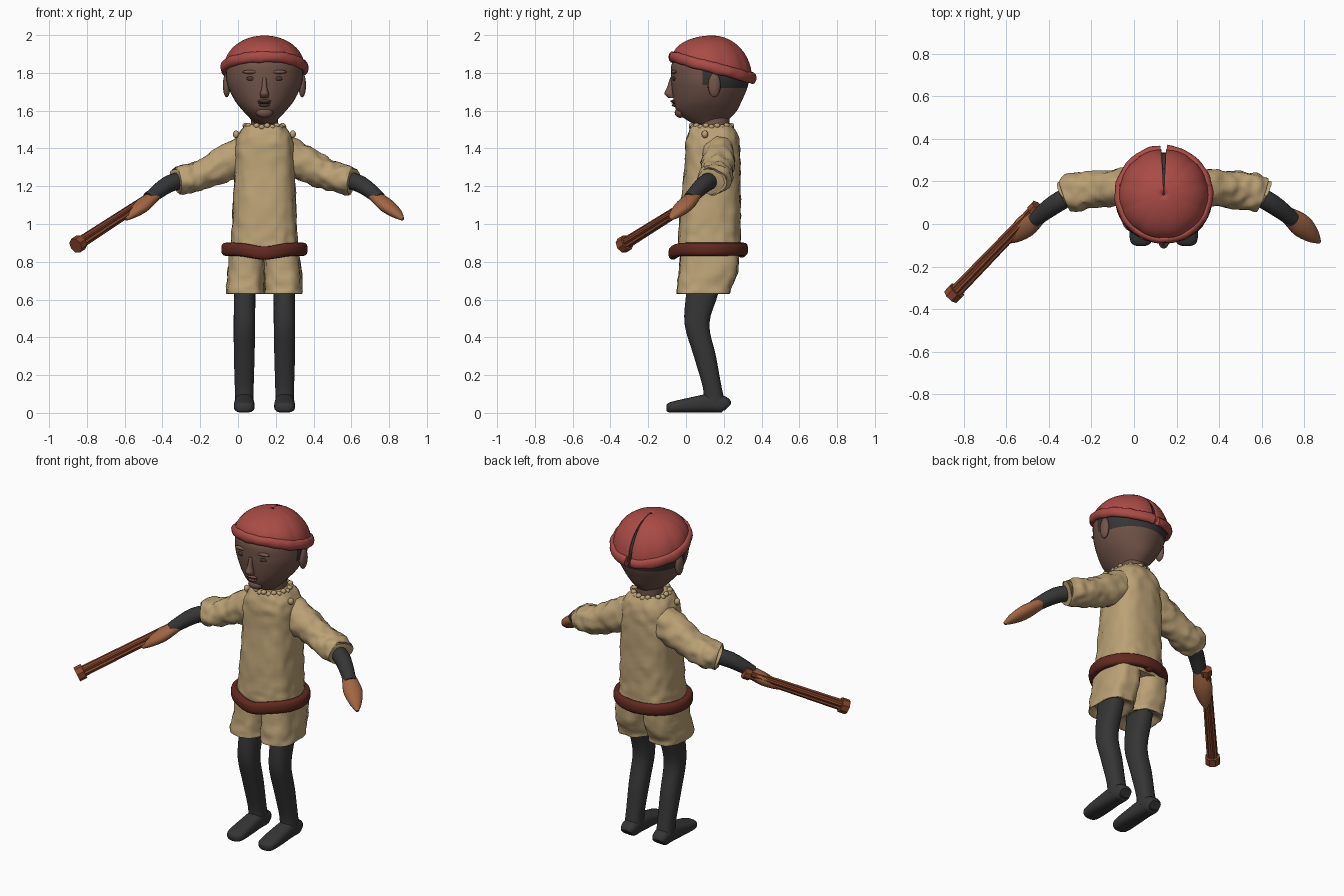
import bpy, bmesh, math
from mathutils import Vector, noise

if "Cube" in bpy.data.objects:
    bpy.data.objects.remove(bpy.data.objects["Cube"])

MID = 0.14  # the body's centre line in x


def material(name, r, g, b):
    m = bpy.data.materials.new(name)
    m.use_nodes = True
    m.diffuse_color = (r, g, b, 1)
    bsdf = m.node_tree.nodes["Principled BSDF"]
    bsdf.inputs["Base Color"].default_value = (r, g, b, 1)
    bsdf.inputs["Roughness"].default_value = 0.8
    return m


WOOL = material("tan wool", 0.5, 0.36, 0.18)
RED = material("red cap", 0.4, 0.07, 0.06)
SKIN = material("brown skin", 0.17, 0.09, 0.068)
DARK = material("charcoal cloth", 0.036, 0.036, 0.036)
HAND = material("copper skin", 0.36, 0.13, 0.055)
WOOD = material("reddish wood", 0.25, 0.062, 0.026)
LEATHER = material("dark leather", 0.12, 0.022, 0.014)
EYE = material("eye shadow brown", 0.07, 0.04, 0.032)


def finish(name, bm, mat, angle=40):
    bmesh.ops.recalc_face_normals(bm, faces=bm.faces[:])
    me = bpy.data.meshes.new(name)
    bm.to_mesh(me)
    bm.free()
    ob = bpy.data.objects.new(name, me)
    bpy.context.collection.objects.link(ob)
    me.materials.append(mat)
    bpy.ops.object.select_all(action="DESELECT")
    ob.select_set(True)
    bpy.context.view_layer.objects.active = ob
    bpy.ops.object.shade_smooth_by_angle(angle=math.radians(angle))
    return ob


def spline(rows, k):
    """Catmull-Rom subdivision of section rows."""
    out = []
    for i in range(len(rows) - 1):
        p = [Vector(rows[min(max(j, 0), len(rows) - 1)]) for j in range(i - 1, i + 3)]
        for s in range(k):
            t = s / k
            out.append(0.5 * (2 * p[1] + (p[2] - p[0]) * t
                              + (2 * p[0] - 5 * p[1] + 4 * p[2] - p[3]) * t * t
                              + (3 * p[1] - p[0] - 3 * p[2] + p[3]) * t ** 3))
    return out + [Vector(rows[-1])]


def loft(name, rows, mat, flat=False, n=28, k=4, power=1.0, rough=0.0,
         flute=0.0, closed=False, angle=40):
    """Skin sections (x, y, z, half width, half height) along a path.
    flat keeps every section horizontal."""
    rows = spline(rows, k) if k > 1 else [Vector(r) for r in rows]
    bm = bmesh.new()
    rings = []
    count = len(rows)
    for i, r in enumerate(rows):
        c = Vector(r[:3])
        if flat:
            u, v = Vector((1, 0, 0)), Vector((0, 1, 0))
        else:
            a = rows[(i - 1) % count] if closed else rows[max(i - 1, 0)]
            b = rows[(i + 1) % count] if closed else rows[min(i + 1, count - 1)]
            tangent = (Vector(b[:3]) - Vector(a[:3])).normalized()
            u = tangent.cross(Vector((0, 0, 1))).normalized()
            v = u.cross(tangent)
        ring = []
        for j in range(n):
            w = math.tau * (j + 0.5) / n
            cx, sy = math.cos(w), math.sin(w)
            g = 1 - flute * (j % 2)
            off = (u * math.copysign(abs(cx) ** power, cx) * r[3]
                   + v * math.copysign(abs(sy) ** power, sy) * r[4]) * g
            p = c + off
            if rough:
                p += off.normalized() * rough * noise.noise(p * 22)
            ring.append(bm.verts.new(p))
        rings.append(ring)
    for i in range(count if closed else count - 1):
        a, b = rings[i], rings[(i + 1) % count]
        for j in range(n):
            bm.faces.new((a[j], a[(j + 1) % n], b[(j + 1) % n], b[j]))
    if not closed:
        bm.faces.new(rings[0])
        bm.faces.new(rings[-1])
    return finish(name, bm, mat, angle)


def blob(name, place, size, mat):
    bm = bmesh.new()
    bmesh.ops.create_uvsphere(bm, u_segments=16, v_segments=10, radius=1)
    for v in bm.verts:
        v.co = Vector(place) + Vector(a * b for a, b in zip(v.co, size))
    return finish(name, bm, mat)


# Head, with hair painted on the back and sides
head = loft("head", [(MID, y, z, a, b) for y, z, a, b in (
    (.12, 1.53, .05, .08), (.112, 1.56, .078, .122), (.11, 1.6, .115, .16),
    (.115, 1.65, .155, .18), (.125, 1.72, .19, .2), (.128, 1.78, .203, .207),
    (.128, 1.86, .195, .2), (.13, 1.93, .13, .13))], SKIN, flat=True, n=48)
head.data.materials.append(DARK)
for f in head.data.polygons:
    if f.center.y > 0.1 and f.center.z > 1.72:
        f.material_index = 1
loft("neck", [(MID, .15, 1.47, .075, .08), (MID, .15, 1.57, .07, .08)], SKIN, flat=True)

# Face
loft("nose", [(MID, -.066, 1.775, .012, .018), (MID, -.08, 1.72, .015, .022),
              (MID, -.088, 1.69, .024, .027), (MID, -.075, 1.668, .02, .02)],
     SKIN, flat=True, n=16)
blob("upper_lip", (MID, -.06, 1.65), (.036, .022, .009), SKIN)
blob("mouth_line", (MID, -.06, 1.64), (.034, .017, .004), EYE)
blob("lower_lip", (MID, -.055, 1.629), (.03, .021, .009), SKIN)
blob("chin", (MID, -.03, 1.59), (.045, .03, .028), SKIN)
for s, side in ((1, "left"), (-1, "right")):
    blob(side + "_eye", (MID + s * .07, -.062, 1.77), (.026, .01, .012), EYE)
    blob(side + "_brow", (MID + s * .072, -.062, 1.805), (.045, .016, .011), SKIN)
    blob(side + "_ear", (MID + s * .2, .15, 1.735), (.02, .033, .065), SKIN)

# Cap: ribbed dome, open along a slit at the back, with a rolled brim
CAP_Y = 0.14


def rim_height(y):
    return 1.885 - 0.27 * (y + 0.07)


bm = bmesh.new()
grid = []
SEG, LEV = 96, 12
for i in range(SEG + 1):
    row = []
    w = math.pi / 2 + 0.05 + (math.tau - 0.1) * i / SEG
    rib = 1 - 0.015 * abs(math.cos(i * math.pi * 10 / SEG)) ** 6
    for t in range(LEV + 1):
        e = math.pi / 2 * t / LEV * 0.985
        r = 0.213 * math.cos(e) * rib
        base = rim_height(CAP_Y + 0.213 * math.sin(w))
        z = base + (1.998 - base) * math.sin(e)
        row.append(bm.verts.new((MID + r * math.cos(w), CAP_Y + r * math.sin(w), z)))
    grid.append(row)
for a, b in zip(grid, grid[1:]):
    for t in range(LEV):
        bm.faces.new((a[t], b[t], b[t + 1], a[t + 1]))
cap = finish("cap_dome", bm, RED)
cap.modifiers.new("thickness", "SOLIDIFY").thickness = 0.008

brim = []
for i in range(61):
    w = math.pi / 2 + 0.07 + (math.tau - 0.14) * i / 60
    y = CAP_Y + 0.212 * math.sin(w)
    brim.append((MID + 0.212 * math.cos(w), y, rim_height(y), .02, .029))
loft("cap_brim", brim, RED, n=14, k=1, rough=.006)

# Shirt body
loft("shirt", [(MID, y, z, a, b) for y, z, a, b in (
    (.125, .82, .165, .155), (.125, .88, .178, .167), (.125, .95, .172, .165),
    (.13, 1.1, .166, .16), (.14, 1.3, .16, .148), (.14, 1.42, .156, .143),
    (.14, 1.48, .135, .13), (.135, 1.52, .1, .11))],
    WOOL, flat=True, n=64, k=6, power=.75, rough=.008)

# Frilled collar
for i in range(22):
    w = math.tau * i / 22
    blob("collar_frill", (MID + .1 * math.cos(w), .135 + .105 * math.sin(w),
                          1.513 + .008 * (i % 2)), (.016, .016, .014), WOOL)

# Belt: loose ring that sags in front, with a knot behind
belt = []
for i in range(64):
    w = math.tau * i / 64
    sag = .02 * max(0, -math.sin(w)) ** 10
    belt.append((MID + .205 * math.cos(w), .118 + .187 * math.sin(w), .866 - sag, .024, .035))
loft("belt", belt, LEATHER, n=14, k=1, power=.8, closed=True)
blob("belt_knot", (MID, .295, .86), (.04, .03, .038), LEATHER)

# Arms, shorts and legs, mirrored about the body's centre line
for s, side in ((1, "left"), (-1, "right")):
    def mirrored(rows):
        return [(MID + s * (r[0] - MID),) + r[1:] for r in rows]

    loft(side + "_sleeve", mirrored([
        (.2, .17, 1.4, .085, .09), (.3, .17, 1.345, .09, .098), (.42, .167, 1.285, .085, .085),
        (.5, .16, 1.25, .087, .078), (.56, .15, 1.238, .09, .078), (.6, .135, 1.228, .078, .07),
        (.58, .145, 1.235, .04, .04)]), WOOL, n=36, k=6, rough=.014)
    loft(side + "_forearm", mirrored([
        (.55, .15, 1.24, .044, .044), (.65, .095, 1.21, .046, .045),
        (.75, .02, 1.135, .036, .034)]), DARK, n=20)
    loft(side + "_hand", mirrored([
        (.7, .055, 1.165, .032, .024), (.74, .03, 1.135, .044, .032), (.79, -.01, 1.095, .054, .036),
        (.84, -.055, 1.055, .036, .026), (.873, -.085, 1.025, .009, .009)]), HAND, n=20)
    blob(side + "_shoulder_tuft", (MID + s * .15, .1, 1.475), (.017, .017, .02), WOOL)
    loft(side + "_shorts_leg", mirrored([
        (.23, .125, .86, .092, .155), (.237, .118, .74, .098, .155), (.241, .095, .66, .101, .142),
        (.241, .09, .63, .099, .137), (.245, .085, .66, .062, .09)]),
        WOOL, flat=True, n=40, k=5, power=.75, rough=.01)
    loft(side + "_leg", mirrored([
        (.245, .09, .72, .058, .085), (.245, .085, .63, .057, .085), (.246, .058, .47, .057, .066),
        (.247, .1, .3, .055, .059), (.247, .14, .13, .05, .05),
        (.247, .15, .05, .05, .06)]), DARK, flat=True, n=28, power=.85)
    loft(side + "_foot", mirrored([
        (.247, .222, .03, .035, .025), (.247, .2, .044, .047, .044), (.247, .13, .052, .05, .05),
        (.247, .04, .043, .054, .042), (.247, -.05, .033, .055, .032),
        (.247, -.09, .027, .045, .026), (.247, -.104, .026, .02, .014)]),
        DARK, n=24, power=.75)

# Fluted club held in the right hand
start, end = Vector((-.46, .075, 1.145)), Vector((-.86, -.34, .885))


def club_part(name, t0, t1, r0, r1, flute, n):
    rows = [tuple(start.lerp(end, t)) + (r, r) for t, r in ((t0, r0), (t1, r1))]
    loft(name, rows, WOOD, n=n, k=1, flute=flute, angle=20)


club_part("club_shaft", 0, .96, .027, .032, .22, 16)
club_part("club_knob", .93, 1, .043, .043, 0, 8)
club_part("club_pommel", -.02, .04, .035, .035, 0, 8)
